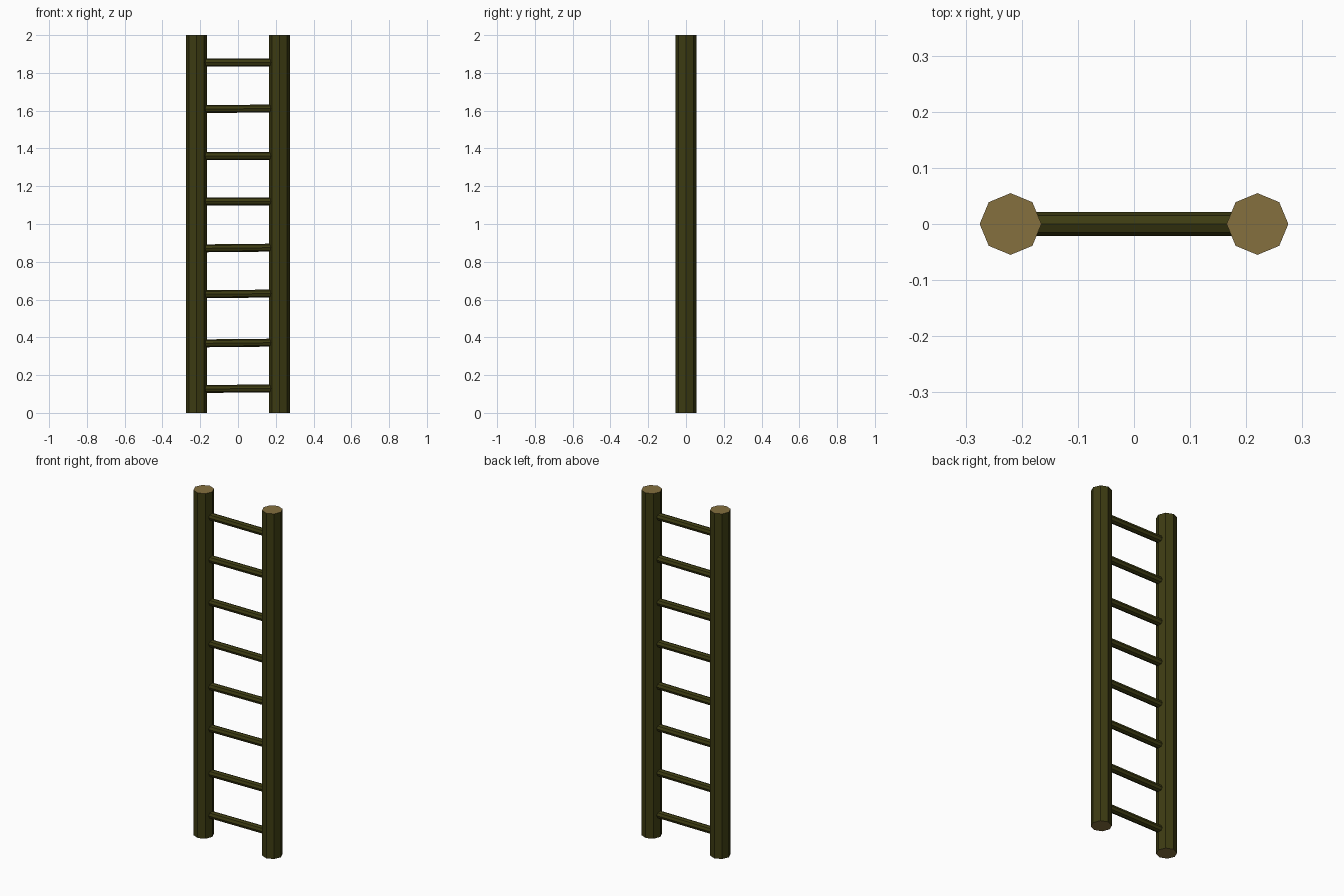
import bpy
import math
from mathutils import Vector

if "Cube" in bpy.data.objects:
    bpy.data.objects.remove(bpy.data.objects["Cube"])


def make_material(name, rgb):
    mat = bpy.data.materials.new(name)
    mat.diffuse_color = (*rgb, 1.0)
    mat.use_nodes = True
    mat.node_tree.nodes["Principled BSDF"].inputs["Base Color"].default_value = mat.diffuse_color
    return mat


bark = make_material("dark olive bark", (0.046, 0.044, 0.006))
cut_wood = make_material("tan cut wood", (0.235, 0.162, 0.049))


def pole(name, start, end, radius, mats):
    """Eight-sided flat-shaded pole between two points."""
    start, end = Vector(start), Vector(end)
    axis = end - start
    bpy.ops.mesh.primitive_cylinder_add(vertices=8, radius=radius, depth=axis.length,
                                        location=(start + end) / 2)
    obj = bpy.context.object
    obj.name = name
    obj.rotation_euler = axis.to_track_quat('Z', 'Y').to_euler()
    for mat in mats:
        obj.data.materials.append(mat)
    return obj


# Upright rails with pale sawn ends
for side, x in (("left", -0.22), ("right", 0.22)):
    rail = pole(side + "_rail", (x, 0, 0), (x, 0, 2), 0.055, [bark, cut_wood])
    for face in rail.data.polygons:
        face.material_index = 1 if abs(face.normal.z) > 0.9 else 0

# Rungs, some very slightly tilted
rungs = [(0.128, 0.001), (0.37, 0.002), (0.63, 0.002), (0.873, 0.002),
         (1.12, 0.0), (1.36, 0.0), (1.61, 0.001), (1.855, 0.0)]
for i, (z, tilt) in enumerate(rungs):
    pole(f"rung_{i + 1}", (-0.2, 0, z - tilt), (0.2, 0, z + tilt), 0.021, [bark])
